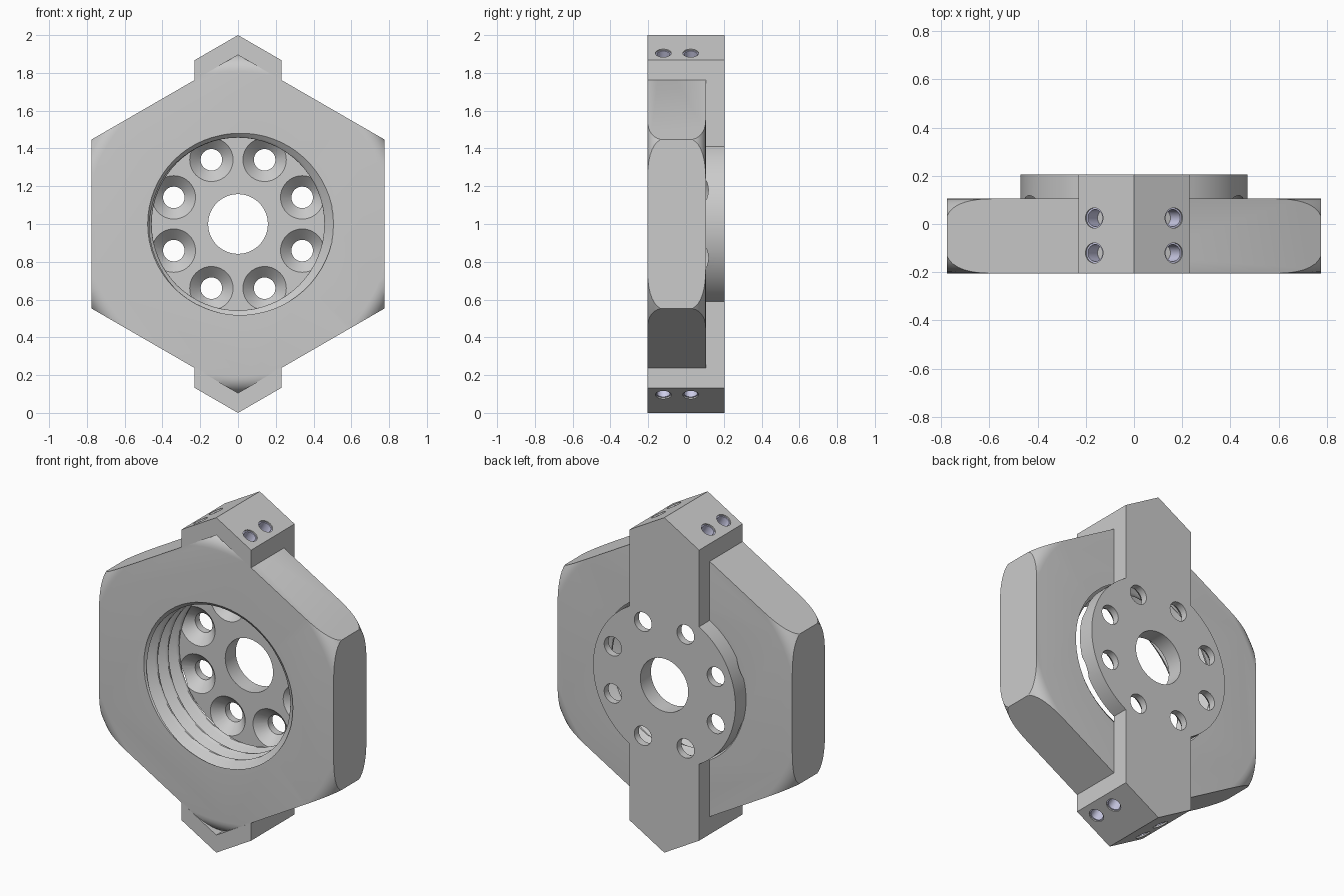
import bpy, bmesh, math

if "Cube" in bpy.data.objects:
    bpy.data.objects.remove(bpy.data.objects["Cube"], do_unlink=True)

FRONT, BACK, PLATE = -0.205, 0.205, 0.105   # depth of front face, rear face, plate front
APOTHEM = 0.775
CORNER = APOTHEM / math.cos(math.pi / 6)
HALF_STRAP, DISC_R = 0.23, 0.47
PITCH = 0.1


def make_object(name, rings):
    """Skin a list of equal-length point rings and cap both ends."""
    bm = bmesh.new()
    loops = [[bm.verts.new(p) for p in ring] for ring in rings]
    n = len(loops[0])
    for a, b in zip(loops, loops[1:]):
        for i in range(n):
            j = (i + 1) % n
            bm.faces.new((a[i], a[j], b[j], b[i]))
    bm.faces.new(loops[0])
    bm.faces.new(loops[-1])
    bmesh.ops.recalc_face_normals(bm, faces=bm.faces)
    mesh = bpy.data.meshes.new(name)
    bm.to_mesh(mesh)
    bm.free()
    obj = bpy.data.objects.new(name, mesh)
    bpy.context.collection.objects.link(obj)
    return obj


def lathe(name, profile, segments=64, x=0, z=0, start=0):
    """Revolve (depth, radius) pairs about the y axis; radius may depend on angle."""
    rings = []
    for y, radius in profile:
        ring = []
        for i in range(segments):
            t = start + math.tau * i / segments
            r = radius(t) if callable(radius) else radius
            ring.append((x + r * math.cos(t), y, 1 + z + r * math.sin(t)))
        rings.append(ring)
    return make_object(name, rings)


def extrude(name, outline, y0, y1):
    return make_object(name, [[(x, y, 1 + z) for x, z in outline] for y in (y0, y1)])


def combine(obj, tool, operation="DIFFERENCE"):
    mod = obj.modifiers.new("cut", "BOOLEAN")
    mod.operation, mod.object, mod.solver = operation, tool, "EXACT"
    bpy.context.view_layer.objects.active = obj
    bpy.ops.object.modifier_apply(modifier=mod.name)
    bpy.data.objects.remove(tool, do_unlink=True)


def smooth(obj):
    bpy.ops.object.select_all(action="DESELECT")
    obj.select_set(True)
    bpy.context.view_layer.objects.active = obj
    bpy.ops.object.shade_smooth_by_angle(angle=math.radians(30))


def hexagon(name, y0, y1):
    return lathe(name, [(y0, CORNER), (y1, CORNER)], 6, start=math.pi / 6)


# Hex nut body: prism rounded off by a filleted barrel
nut = hexagon("hex_nut", FRONT - 0.1, PLATE + 0.1)
fillet, rim = 0.09, CORNER + 0.002
arc = [math.pi / 2 * i / 8 for i in range(9)]
front_arc = [(FRONT + fillet * (1 - math.sin(a)), rim - fillet * (1 - math.cos(a)))
             for a in reversed(arc)]
front_arc.reverse()
front_arc.sort()
back_arc = [(FRONT + PLATE - y, r) for y, r in reversed(front_arc)]
combine(nut, lathe("barrel", front_arc + back_arc, 128), "INTERSECT")


# Helical thread bored through the nut
def thread_radius(y):
    def radius(t):
        phase = ((y - FRONT) / PITCH + t / math.tau) % 1
        groove = 0.45 + 0.06 * abs(2 * phase - 1)
        lead_in = 0.48 - max(0, y - FRONT)
        return max(0.457, groove, lead_in)
    return radius


depths = [FRONT - 0.047 + PITCH / 16 * i for i in range(64)]
combine(nut, lathe("thread_cutter", [(y, thread_radius(y)) for y in depths], 64))
smooth(nut)

# Clamp: strap and disc outline, hollowed to grip the nut's two end corners
shoulder = 1 - HALF_STRAP * math.tan(math.pi / 6)
limit = math.acos(HALF_STRAP / DISC_R)
side = [(HALF_STRAP, -shoulder)]
for i in range(41):
    a = limit * (i / 20 - 1)
    side.append((DISC_R * math.cos(a), DISC_R * math.sin(a)))
side.append((HALF_STRAP, shoulder))
outline = [(0, -1)] + side + [(0, 1)] + [(-x, z) for x, z in reversed(side)]
clamp = extrude("strap_and_disc", outline, FRONT, BACK)
combine(clamp, hexagon("nut_pocket", FRONT - 0.2, PLATE))

# Centre hole and ring of countersunk holes
combine(clamp, lathe("centre_cutter", [(0, 0.158), (0.3, 0.158)]))
for i in range(8):
    a = math.tau * (i + 0.5) / 8
    combine(clamp, lathe("countersink_cutter",
                         [(0.095, 0.125), (0.163, 0.057), (0.3, 0.057)], 40,
                         0.368 * math.cos(a), 0.368 * math.sin(a)))

# Lined screw holes in the sloping end faces
lining = bpy.data.materials.new("lining")
lining.use_nodes = True
colour = (0.6, 0.6, 0.8, 1)
lining.diffuse_color = colour
lining.node_tree.nodes["Principled BSDF"].inputs["Base Color"].default_value = colour


def peg(name, radius, depth, spot, tilt):
    bpy.ops.mesh.primitive_cylinder_add(vertices=32, radius=radius, depth=depth,
                                        location=spot, rotation=(0, tilt, 0))
    bpy.context.object.name = name
    return bpy.context.object


hole_x = 0.165
for sx in (-1, 1):
    for sz in (-1, 1):
        nx, nz = sx * 0.5, sz * math.cos(math.pi / 6)
        tilt = math.atan2(nx, nz)
        for y in (0.025, -0.12):
            surface = (sx * hole_x, y, 1 + sz * (1 - hole_x * math.tan(math.pi / 6)))
            combine(clamp, peg("hole_cutter", 0.042, 0.2, surface, tilt))
            middle = (surface[0] - nx * 0.048, y, surface[2] - nz * 0.048)
            sleeve = peg("screw_hole_lining", 0.042, 0.08, middle, tilt)
            combine(sleeve, peg("sleeve_bore", 0.035, 0.2, middle, tilt))
            sleeve.data.materials.clear()
            sleeve.data.materials.append(lining)
            smooth(sleeve)
smooth(clamp)
